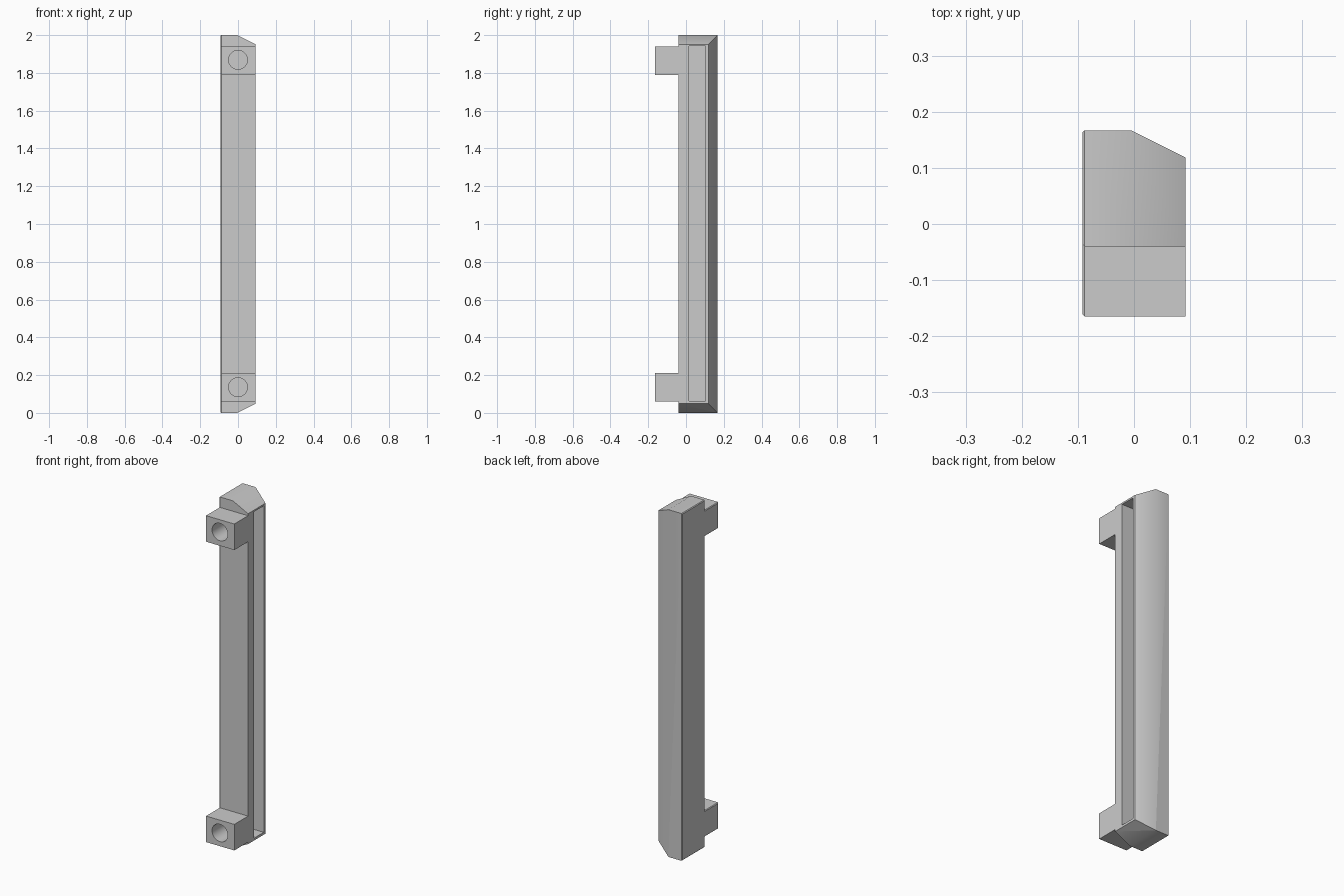
import bpy
import bmesh
from math import radians
from mathutils import Matrix, Vector

cube = bpy.data.objects.get("Cube")
if cube:
    bpy.data.objects.remove(cube, do_unlink=True)

HALF = 0.092            # half width in x
FRONT, BACK, FOOT = -0.04, 0.167, -0.165
EDGE = 0.004            # small bevel around the flat side
FOOT_LOW, FOOT_HIGH = 0.06, 0.21

grey = bpy.data.materials.new("plain grey")
grey.use_nodes = True
grey.diffuse_color = (0.6, 0.6, 0.6, 1)
grey.node_tree.nodes["Principled BSDF"].inputs["Base Color"].default_value = (0.6, 0.6, 0.6, 1)


def make_object(name, bm):
    bmesh.ops.recalc_face_normals(bm, faces=bm.faces)
    mesh = bpy.data.meshes.new(name)
    bm.to_mesh(mesh)
    bm.free()
    mesh.materials.append(grey)
    obj = bpy.data.objects.new(name, mesh)
    bpy.context.collection.objects.link(obj)
    return obj


def box(name, low, high):
    bm = bmesh.new()
    low, high = Vector(low), Vector(high)
    bmesh.ops.create_cube(bm, size=1, matrix=Matrix.Translation((low + high) / 2)
                          @ Matrix.Diagonal((*(high - low), 1)))
    return make_object(name, bm)


def carve(target, cutter):
    cutter.hide_render = True
    mod = target.modifiers.new("carve", 'BOOLEAN')
    mod.operation, mod.solver, mod.object = 'DIFFERENCE', 'EXACT', cutter
    bpy.context.view_layer.objects.active = target
    bpy.ops.object.modifier_apply(modifier=mod.name)
    bpy.data.objects.remove(cutter, do_unlink=True)


# Side outline of the bar with its two mounting feet, swept across the width
lower = [(FRONT, 0), (FRONT, FOOT_LOW), (FOOT, FOOT_LOW), (FOOT, FOOT_HIGH), (FRONT, FOOT_HIGH)]
upper = [(y, 2 - z) for y, z in reversed(lower)]
outline = lower + upper + [(BACK, 2), (BACK, 0)]
bm = bmesh.new()
cap = bm.faces.new([bm.verts.new((EDGE - HALF, y, z)) for y, z in outline])
swept = bmesh.ops.extrude_face_region(bm, geom=[cap], use_keep_orig=True)
moved = [v for v in swept["geom"] if isinstance(v, bmesh.types.BMVert)]
bmesh.ops.translate(bm, verts=moved, vec=(2 * HALF - EDGE, 0, 0))
bmesh.ops.recalc_face_normals(bm, faces=bm.faces)

# Fine bevel around the flat side
bm.faces.ensure_lookup_table()
flat_side = min(bm.faces, key=lambda f: f.calc_center_median().x)
bmesh.ops.inset_region(bm, faces=[flat_side], thickness=EDGE, depth=EDGE,
                       use_boundary=True, use_even_offset=True)

# Shallow chamfers along the back and both ends
for point, normal in (((-0.005, BACK, 0), (1, 2, 0)),
                      ((-0.005, 0, 2), (1, 0, 2)),
                      ((-0.005, 0, 0), (1, 0, -2))):
    bmesh.ops.bisect_plane(bm, geom=bm.verts[:] + bm.edges[:] + bm.faces[:],
                           plane_co=point, plane_no=Vector(normal).normalized(),
                           clear_outer=True)
    bmesh.ops.holes_fill(bm, edges=[e for e in bm.edges if e.is_boundary], sides=0)
handle = make_object("pull_handle", bm)

# Long finger recess in the open side
carve(handle, box("recess_cutter", (-0.078, 0.015, 0.062), (0.2, 0.103, 1.942)))

# Blind screw holes in the feet
for z in (0.136, 1.869):
    bm = bmesh.new()
    bmesh.ops.create_cone(bm, cap_ends=True, segments=48, radius1=0.05, radius2=0.05, depth=0.24,
                          matrix=Matrix.Translation((0, FOOT, z)) @ Matrix.Rotation(radians(90), 4, 'X'))
    carve(handle, make_object("hole_cutter", bm))

# Soft shading across the shallow chamfers, sharp corners elsewhere
bpy.ops.object.select_all(action='DESELECT')
handle.select_set(True)
bpy.context.view_layer.objects.active = handle
bpy.ops.object.shade_smooth_by_angle(angle=radians(30))
